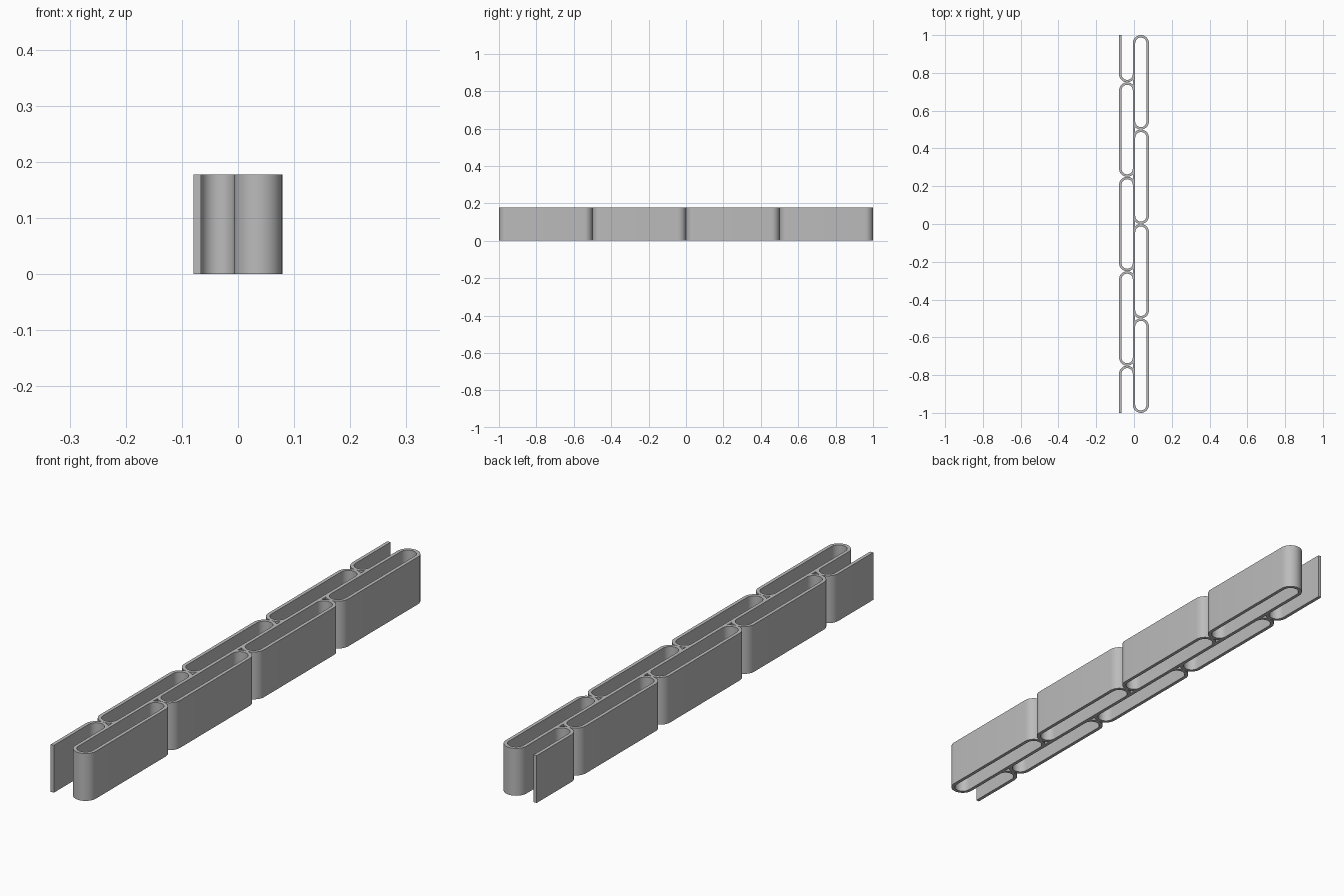
import bpy, bmesh, math

if "Cube" in bpy.data.objects:
    bpy.data.objects.remove(bpy.data.objects["Cube"])

HEIGHT = 0.178      # strip height
WALL = 0.013        # strip thickness
RAD = 0.0362        # bend radius on the centre line
OUT = RAD + WALL / 2
HALF = 0.25         # half length of one loop
SEGS = 20

metal = bpy.data.materials.new("grey metal")
metal.diffuse_color = (0.5, 0.5, 0.5, 1)
metal.use_nodes = True
metal.node_tree.nodes["Principled BSDF"].inputs["Base Color"].default_value = metal.diffuse_color


def bend(cx, cy, start):
    """Half circle of (x, y, normal x, normal y), counter-clockwise."""
    pts = []
    for i in range(SEGS + 1):
        a = start + math.pi * i / SEGS
        c, s = math.cos(a), math.sin(a)
        pts.append((cx + RAD * c, cy + RAD * s, c, s))
    return pts


def strip(name, path, closed=False):
    """Upright wall of constant thickness along a path."""
    bm = bmesh.new()
    rows = []
    for x, y, nx, ny in path:
        rows.append([bm.verts.new((x + nx * o, y + ny * o, z))
                     for o, z in ((WALL / 2, 0), (WALL / 2, HEIGHT),
                                  (-WALL / 2, HEIGHT), (-WALL / 2, 0))])
    n = len(rows)
    for i in range(n if closed else n - 1):
        a, b = rows[i], rows[(i + 1) % n]
        for k in range(4):
            m = (k + 1) % 4
            bm.faces.new((a[k], b[k], b[m], a[m]))
    if not closed:
        bm.faces.new(rows[0])
        bm.faces.new(rows[-1])
    bmesh.ops.recalc_face_normals(bm, faces=bm.faces[:])
    mesh = bpy.data.meshes.new(name)
    bm.to_mesh(mesh)
    bm.free()
    mesh.materials.append(metal)
    ob = bpy.data.objects.new(name, mesh)
    bpy.context.collection.objects.link(ob)
    bpy.ops.object.select_all(action='DESELECT')
    ob.select_set(True)
    bpy.context.view_layer.objects.active = ob
    bpy.ops.object.shade_smooth_by_angle(angle=math.radians(35))


reach = HALF - OUT

# Closed loops of the right row
for i in range(4):
    cy = -0.75 + 0.5 * i
    strip("right_loop", bend(RAD, cy + reach, 0) + bend(RAD, cy - reach, math.pi), True)

# Left row shares the middle wall, so each loop is a C shape
for cy in (-0.5, 0, 0.5):
    strip("left_loop", bend(-RAD, cy + reach, 0) + bend(-RAD, cy - reach, math.pi))
    # Middle wall bridging the joint between two right loops
    strip("middle_wall", [(0, cy - OUT, 1, 0), (0, cy + OUT, 1, 0)])

# Open half loops at both ends of the left row
strip("back_half_loop", [(-2 * RAD, 1, -1, 0)] + bend(-RAD, 1 - reach, math.pi))
strip("front_half_loop", bend(-RAD, -1 + reach, 0) + [(-2 * RAD, -1, -1, 0)])
